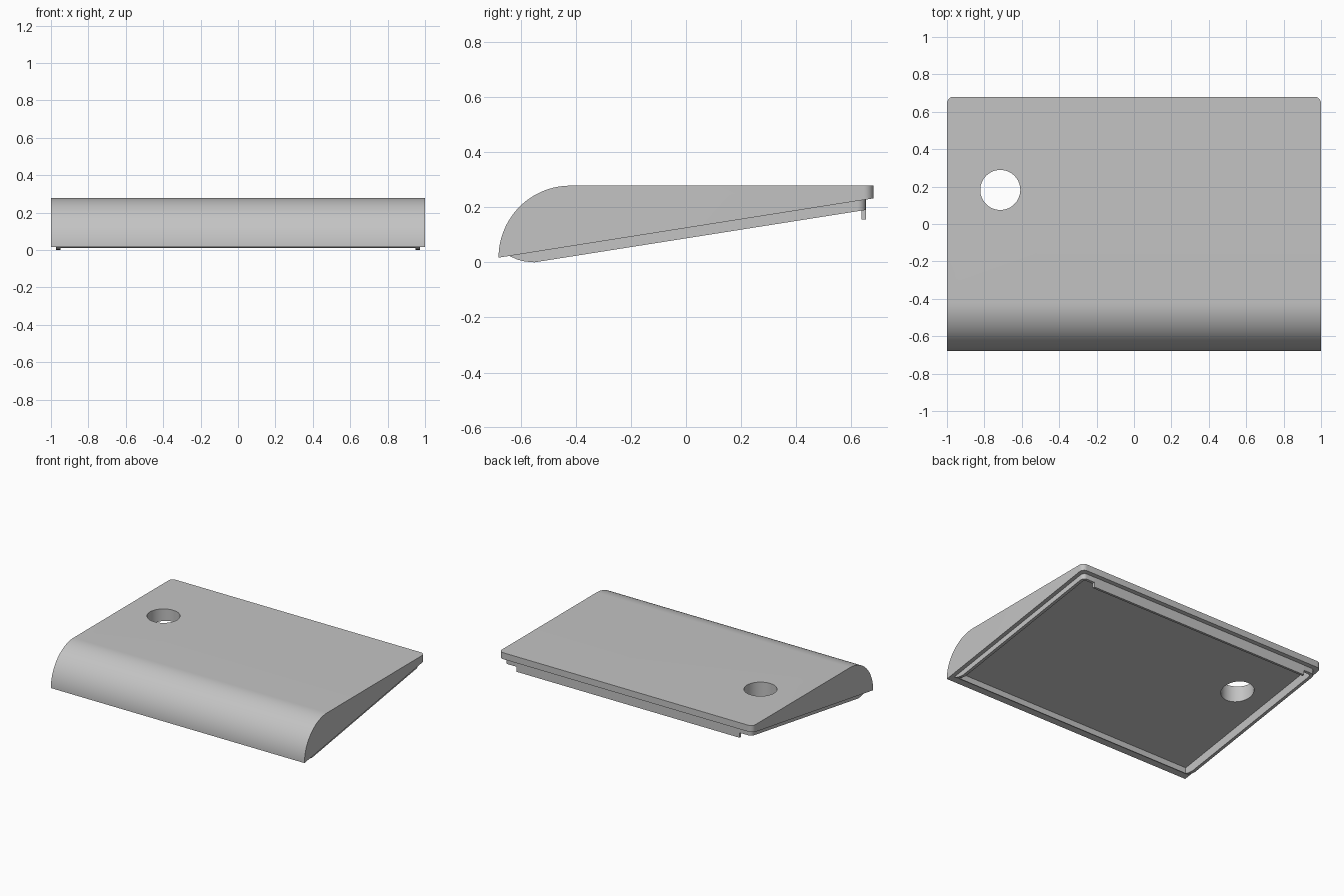
import bpy, bmesh, math

cube = bpy.data.objects.get("Cube")
if cube:
    bpy.data.objects.remove(cube, do_unlink=True)

grey = bpy.data.materials.new("plain grey")
grey.use_nodes = True
colour = (0.55, 0.55, 0.55, 1)
grey.diffuse_color = colour
grey.node_tree.nodes["Principled BSDF"].inputs["Base Color"].default_value = colour

SLOPE = 0.158


def extrude(name, profile, half_width, back_radius=0.0):
    """Extrude a (y, z) profile along x and round its upright back corners."""
    bm = bmesh.new()
    face = bm.faces.new([bm.verts.new((-half_width, y, z)) for y, z in profile])
    moved = bmesh.ops.extrude_face_region(bm, geom=[face])["geom"]
    verts = [v for v in moved if isinstance(v, bmesh.types.BMVert)]
    bmesh.ops.translate(bm, verts=verts, vec=(2 * half_width, 0, 0))
    bmesh.ops.recalc_face_normals(bm, faces=bm.faces)
    if back_radius:
        back = max(y for y, z in profile)
        edges = [e for e in bm.edges
                 if all(abs(v.co.y - back) < 1e-4 for v in e.verts)
                 and abs(e.verts[0].co.x - e.verts[1].co.x) < 1e-4]
        bmesh.ops.bevel(bm, geom=edges, offset=back_radius, segments=8,
                        profile=0.5, affect='EDGES')
    mesh = bpy.data.meshes.new(name)
    bm.to_mesh(mesh)
    bm.free()
    mesh.materials.append(grey)
    obj = bpy.data.objects.new(name, mesh)
    bpy.context.collection.objects.link(obj)
    return obj


def combine(target, tool, operation):
    tool.hide_render = True
    mod = target.modifiers.new(tool.name, 'BOOLEAN')
    mod.object, mod.operation, mod.solver = tool, operation, 'EXACT'


# Wedge shell with a rounded front and sloping underside
arc = [(-0.42 - 0.26 * math.cos(a), 0.017 + 0.261 * math.sin(a))
       for a in (math.pi / 2 * i / 32 for i in range(33))]
shell = extrude("lid_shell", arc + [(0.68, 0.278), (0.68, 0.232)], 1.0, 0.035)

# Lip below the shell, following the slope
lip = extrude("lip", [(-0.64, 0.05), (-0.64, 0.023), (-0.615, 0.011),
                      (-0.585, 0.003), (-0.55, 0.0),
                      (0.652, 0.19), (0.652, 0.25)], 0.972, 0.03)

# Shallow recess, parallel to the slope
floor = lambda y: 0.178 + SLOPE * (y - 0.18)
recess = extrude("recess_cutter", [(-0.615, floor(-0.615)), (-0.615, -0.1),
                                   (0.635, -0.1), (0.635, floor(0.635))],
                 0.95, 0.02)

# Round through hole
bpy.ops.mesh.primitive_cylinder_add(vertices=64, radius=0.107, depth=1,
                                    location=(-0.715, 0.182, 0.2))
hole = bpy.context.object
hole.name = "hole_cutter"
hole.data.materials.append(grey)

combine(shell, lip, 'UNION')
combine(shell, recess, 'DIFFERENCE')
combine(shell, hole, 'DIFFERENCE')

# Catch strip hanging from the back lip
tab = extrude("back_tab", [(0.636, 0.155), (0.653, 0.155),
                           (0.653, 0.23), (0.636, 0.23)], 0.88)

# Apply the cuts, remove helpers and shade
bpy.ops.object.select_all(action='DESELECT')
shell.select_set(True)
bpy.context.view_layer.objects.active = shell
bpy.ops.object.convert(target='MESH')
for helper in (lip, recess, hole):
    bpy.data.objects.remove(helper, do_unlink=True)
bpy.ops.object.shade_smooth_by_angle(angle=math.radians(25))
